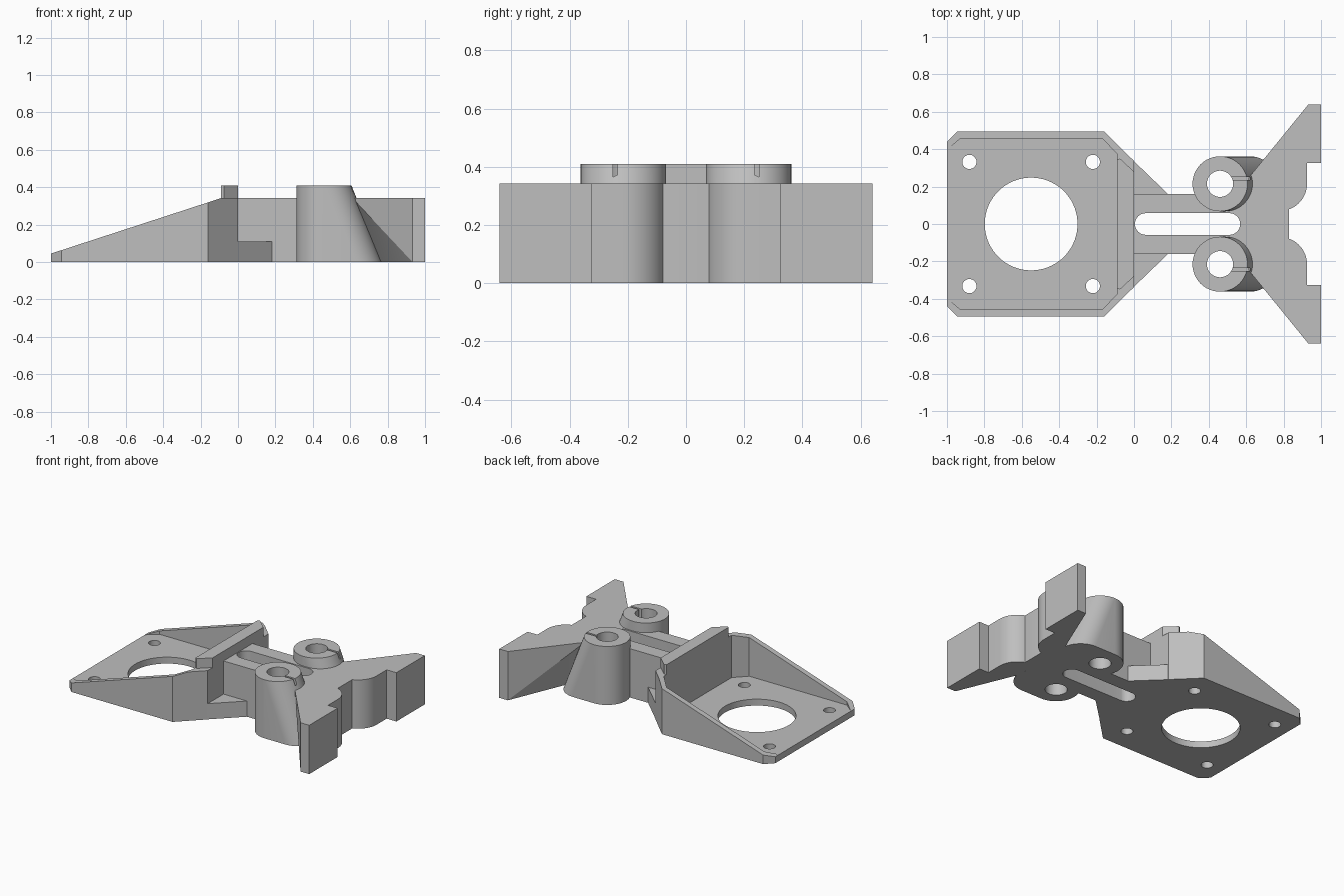
import bpy, bmesh
from math import cos, sin, pi, radians

if "Cube" in bpy.data.objects:
    bpy.data.objects.remove(bpy.data.objects["Cube"], do_unlink=True)

grey = bpy.data.materials.new("plain grey")
grey.use_nodes = True
COLOUR = (0.52, 0.52, 0.52, 1)
grey.diffuse_color = COLOUR
grey.node_tree.nodes["Principled BSDF"].inputs["Base Color"].default_value = COLOUR

TOP, RIM, FLOOR = 0.342, 0.41, 0.045
HUB_X, HUB_Y, HUB_R = 0.46, 0.215, 0.147


def finish(name, bm):
    bmesh.ops.recalc_face_normals(bm, faces=bm.faces)
    mesh = bpy.data.meshes.new(name)
    bm.to_mesh(mesh)
    bm.free()
    mesh.materials.append(grey)
    ob = bpy.data.objects.new(name, mesh)
    bpy.context.collection.objects.link(ob)
    return ob


def loft(name, low, high, z0, z1):
    """Solid between two outlines with matching points."""
    bm = bmesh.new()
    a = [bm.verts.new((x, y, z0)) for x, y in low]
    b = [bm.verts.new((x, y, z1)) for x, y in high]
    bm.faces.new(a)
    bm.faces.new(b)
    for i in range(len(a)):
        j = (i + 1) % len(a)
        bm.faces.new((a[i], a[j], b[j]))
        bm.faces.new((a[i], b[j], b[i]))
    bmesh.ops.dissolve_limit(bm, angle_limit=radians(0.5), verts=bm.verts, edges=bm.edges)
    return finish(name, bm)


def prism(name, outline, z0, z1):
    return loft(name, outline, outline, z0, z1)


def arc(x, y, r, start, end, n):
    steps = [radians(start + (end - start) * i / n) for i in range(n + 1)]
    return [(x + r * cos(t), y + r * sin(t)) for t in steps]


def disc(x, y, r, n=48):
    return arc(x, y, r, 0, 360, n)[:-1]


def both(half):
    """Close an outline by mirroring it across the long axis."""
    return half + [(x, -y) for x, y in reversed(half)]


def apply(ob, kind, **settings):
    mod = ob.modifiers.new(kind.title(), kind)
    for key, value in settings.items():
        setattr(mod, key, value)
    bpy.context.view_layer.objects.active = ob
    bpy.ops.object.modifier_apply(modifier=mod.name)


def cut(ob, *cutters):
    for c in cutters:
        c.hide_render = True
        apply(ob, "BOOLEAN", operation="DIFFERENCE", solver="EXACT", object=c)
        bpy.data.objects.remove(c, do_unlink=True)


def hole(x, y, r, n=48):
    return prism("hole_cutter", disc(x, y, r, n), -0.1, 0.6)


def slot():
    outline = arc(0.063, 0, 0.058, 90, 270, 16) + arc(0.51, 0, 0.058, -90, 90, 16)
    return prism("slot_cutter", outline, -0.1, 0.6)


# Motor tray: sloping side walls around a thin floor
tray = prism("motor_tray", both([(-1, 0.44), (-0.945, 0.495), (-0.16, 0.495), (0, 0.337)]), 0, TOP)
pocket = prism("pocket_cutter", both([(-1.02, 0.38), (-0.928, 0.457), (-0.17, 0.457), (-0.09, 0.375)]),
               FLOOR, 0.6)
bm = bmesh.new()
wedge = [(-1.1, FLOOR - 0.0324), (-0.09, TOP), (-0.09, 0.6), (-1.1, 0.6)]
ends = [[bm.verts.new((x, y, z)) for x, z in wedge] for y in (-0.7, 0.7)]
for end in ends:
    bm.faces.new(end)
for i in range(4):
    j = (i + 1) % 4
    bm.faces.new((ends[0][i], ends[0][j], ends[1][j], ends[1][i]))
cut(tray, finish("slope_cutter", bm), pocket, hole(-0.55, 0, 0.248, 72))
for x in (-0.88, -0.22):
    for y in (-0.332, 0.332):
        cut(tray, hole(x, y, 0.038, 32))

# Raised ridge on the tray's end wall
ridge = prism("wall_ridge", both([(-0.09, 0.343), (-0.075, 0.35), (0, 0.28)]), TOP - 0.05, RIM)

# Low web bracing the tray to the arm
web = prism("arm_web", both([(-0.01, 0.345), (0.182, 0.16)]), 0, 0.11)
cut(web, slot())

# Slotted arm
arm = prism("slotted_arm", both([(-0.01, 0.16), (0.8, 0.16)]), 0, TOP)
cut(arm, slot(), *[hole(HUB_X, s * HUB_Y, 0.07) for s in (-1, 1)])

# Clamp hubs: upright cylinders stretched toward the wing at the base
hubs = []
for side, label in ((1, "left"), (-1, "right")):
    bm = bmesh.new()
    for x, z in ((HUB_X, 0), (HUB_X + 0.16, 0), (HUB_X, RIM)):
        for px, py in disc(x, side * HUB_Y, HUB_R):
            bm.verts.new((px, py, z))
    res = bmesh.ops.convex_hull(bm, input=bm.verts)
    loose = [v for v in bm.verts if not v.link_faces]
    bmesh.ops.delete(bm, geom=loose, context="VERTS")
    bmesh.ops.dissolve_limit(bm, angle_limit=radians(0.5), verts=bm.verts, edges=bm.edges)
    hub = finish(label + "_clamp_hub", bm)
    y0, y1 = sorted((side * 0.235, side * 0.25))
    slit = prism("slit_cutter", [(HUB_X, y0), (0.62, y0), (0.62, y1), (HUB_X, y1)], 0.2, 0.6)
    cut(hub, hole(HUB_X, side * HUB_Y, 0.07), slit)
    hubs.append(hub)

# End wing: its inner face twists from upright at the tip to sloping at the hub
edge = [(0.83, 0), (0.83, 0.075)] + arc(0.78, HUB_Y, 0.145, -70, 0, 12)
edge += [(0.925, 0.325), (1, 0.325), (1, 0.64), (0.933, 0.64)]
wing = loft("end_wing", edge + [(0.76, 0.225), (0.76, 0)], edge + [(0.612, 0.246), (0.612, 0)], 0, TOP)
bm = bmesh.new()
bm.from_mesh(wing.data)
middle = [f for f in bm.faces if all(abs(v.co.y) < 1e-5 for v in f.verts)]
bmesh.ops.delete(bm, geom=middle, context="FACES")
bm.to_mesh(wing.data)
bm.free()
apply(wing, "MIRROR", use_axis=(False, True, False))

# Smooth the round walls, keep the edges sharp
for ob in [tray, ridge, web, arm, wing] + hubs:
    bpy.ops.object.select_all(action="DESELECT")
    ob.select_set(True)
    bpy.context.view_layer.objects.active = ob
    bpy.ops.object.shade_smooth_by_angle(angle=radians(25))
